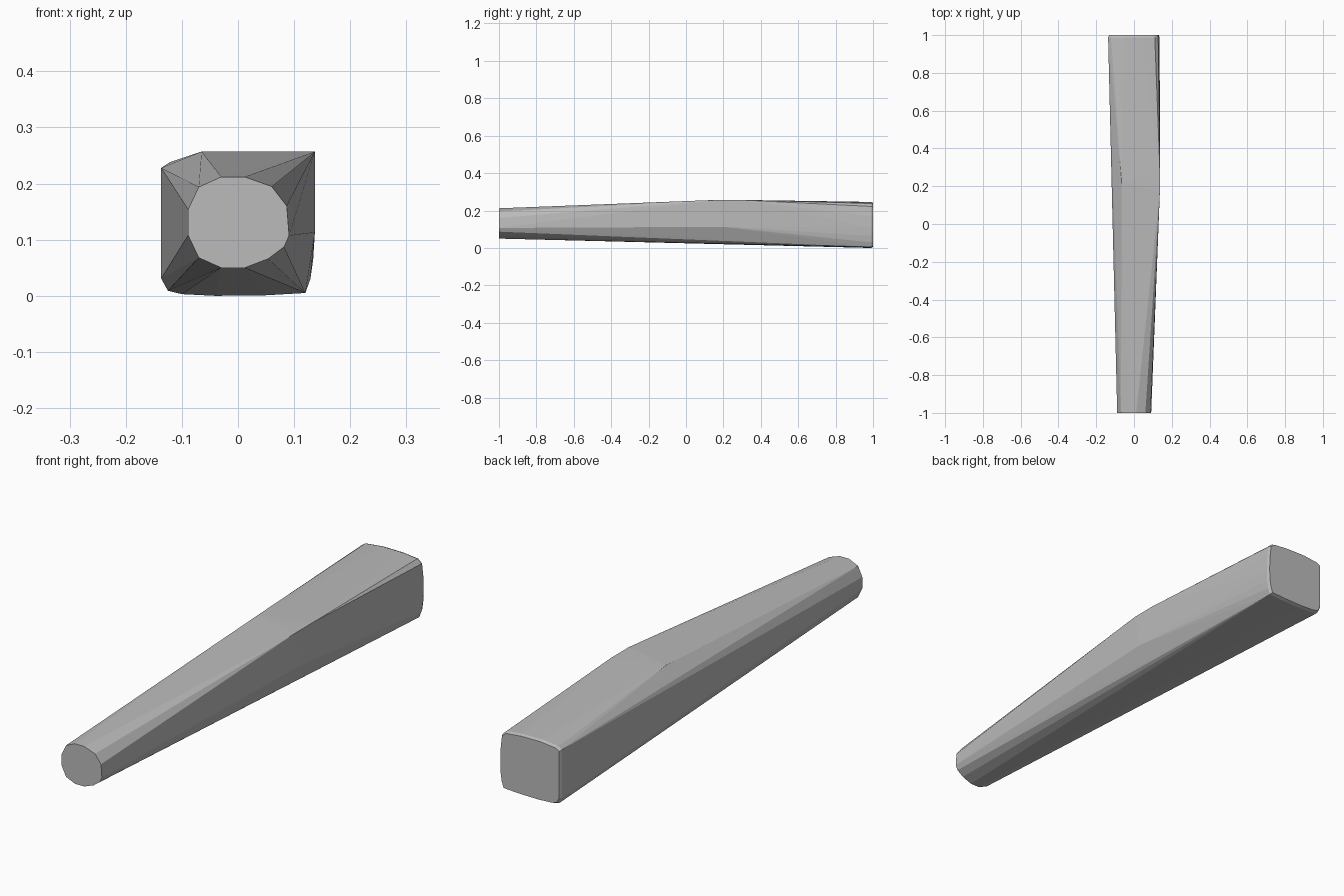
import bpy, bmesh

if "Cube" in bpy.data.objects:
    bpy.data.objects.remove(bpy.data.objects["Cube"])

grey = bpy.data.materials.new("plain grey")
grey.diffuse_color = (0.5, 0.5, 0.5, 1)
grey.use_nodes = True
grey.node_tree.nodes["Principled BSDF"].inputs["Base Color"].default_value = grey.diffuse_color

# Narrow front end: rounded outline (x, z)
front_ring = [(-0.03, 0.212), (0.012, 0.212), (0.06, 0.195), (0.087, 0.16),
              (0.091, 0.107), (0.082, 0.087), (0.054, 0.066), (0.012, 0.05),
              (-0.03, 0.05), (-0.07, 0.068), (-0.089, 0.108), (-0.089, 0.154),
              (-0.07, 0.194)]

# Wide back end: soft square outline (x, z)
back_ring = [(-0.137, 0.228), (-0.122, 0.238), (-0.05, 0.246), (0.04, 0.245),
             (0.11, 0.238), (0.128, 0.222), (0.134, 0.17), (0.136, 0.11),
             (0.134, 0.065), (0.129, 0.03), (0.12, 0.005), (0.05, 0.001),
             (-0.04, 0.0), (-0.1, 0.003), (-0.125, 0.009), (-0.137, 0.031)]

# Raised shoulder along the middle (x, y, z)
shoulder = [(-0.065, 0.22, 0.257), (0.137, 0.17, 0.257),
            (0.137, 0.28, 0.257), (0.137, 0.2, 0.113)]

points = [(x, -1.0, z) for x, z in front_ring]
points += [(x, 0.988, z) for x, z in back_ring]
# Slightly inset cap gives the bevelled rim
points += [(x * 0.965, 1.0, 0.122 + (z - 0.122) * 0.96) for x, z in back_ring]
points += shoulder

# Skin the tapered handle
bm = bmesh.new()
for p in points:
    bm.verts.new(p)
hull = bmesh.ops.convex_hull(bm, input=bm.verts[:])
loose = [v for v in bm.verts if not v.link_faces]
bmesh.ops.delete(bm, geom=loose, context='VERTS')
bmesh.ops.recalc_face_normals(bm, faces=bm.faces[:])
bmesh.ops.dissolve_limit(bm, angle_limit=0.005, verts=bm.verts[:], edges=bm.edges[:])
mesh = bpy.data.meshes.new("tapered_handle")
bm.to_mesh(mesh)
bm.free()
mesh.materials.append(grey)
handle = bpy.data.objects.new("tapered_handle", mesh)
bpy.context.collection.objects.link(handle)
